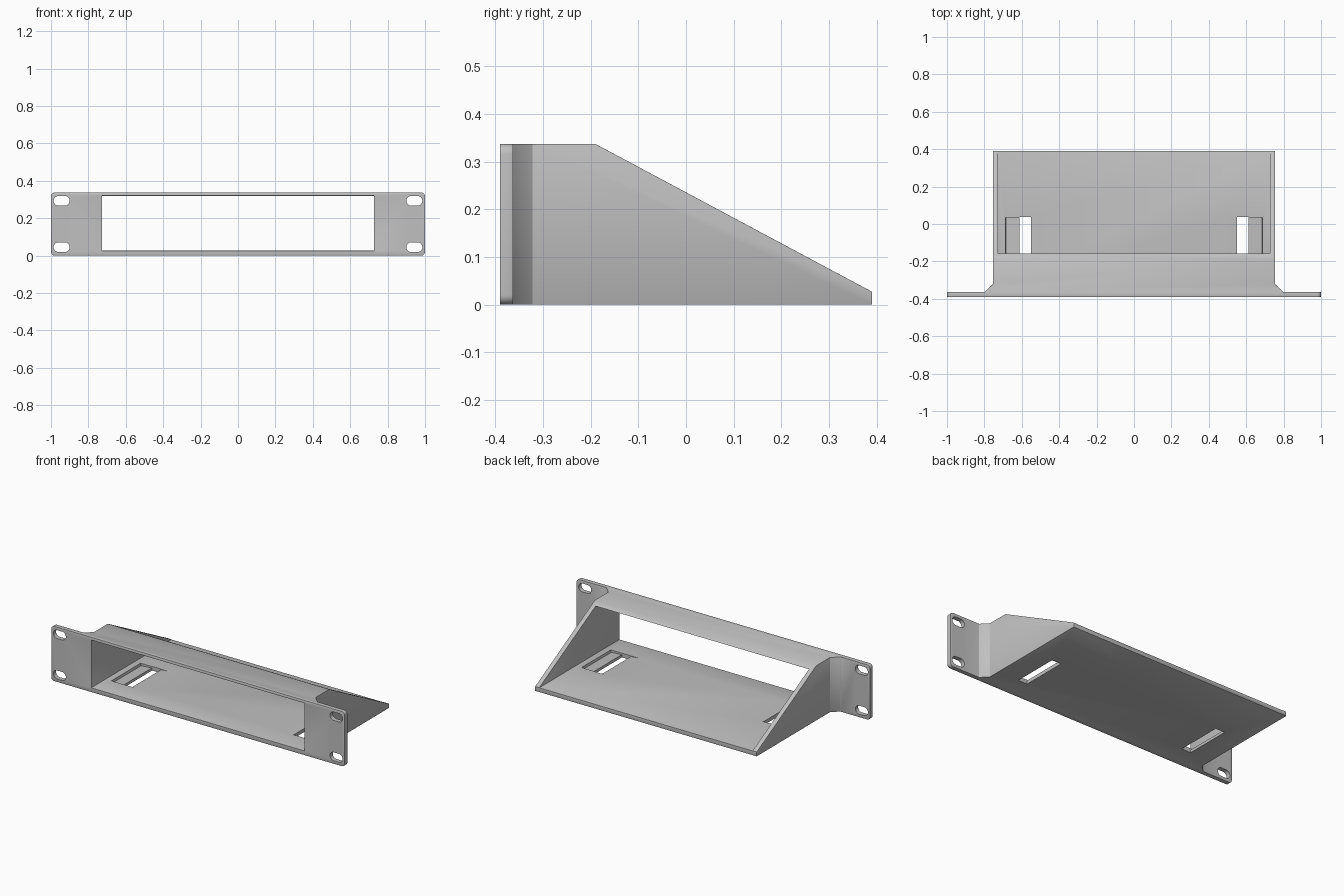
import bpy, bmesh, math
from mathutils import Matrix, Vector

if "Cube" in bpy.data.objects:
    bpy.data.objects.remove(bpy.data.objects["Cube"], do_unlink=True)

# One grey plastic
GREY = (0.53, 0.53, 0.53, 1)
grey = bpy.data.materials.new("grey plastic")
grey.use_nodes = True
grey.diffuse_color = GREY
grey.node_tree.nodes["Principled BSDF"].inputs["Base Color"].default_value = GREY

HEIGHT, DEPTH, FLOOR = 0.337, 0.39, 0.026
INNER, OUTER = 0.727, 0.755


def prism(name, outline, axis, start, end):
    """Extrude a 2D outline along one axis; the outline uses the other two in order."""
    bm = bmesh.new()
    points = []
    for a, b in outline:
        p = [a, b]
        p.insert(axis, start)
        points.append(bm.verts.new(p))
    face = bm.faces.new(points)
    grown = bmesh.ops.extrude_face_region(bm, geom=[face])["geom"]
    shift = Vector((0, 0, 0))
    shift[axis] = end - start
    bmesh.ops.translate(bm, vec=shift, verts=[g for g in grown if isinstance(g, bmesh.types.BMVert)])
    bmesh.ops.recalc_face_normals(bm, faces=bm.faces)
    mesh = bpy.data.meshes.new(name)
    bm.to_mesh(mesh)
    bm.free()
    mesh.materials.append(grey)
    obj = bpy.data.objects.new(name, mesh)
    bpy.context.collection.objects.link(obj)
    return obj


def rect(a0, a1, b0, b1):
    return [(a0, b0), (a1, b0), (a1, b1), (a0, b1)]


def apply_all(obj):
    bpy.context.view_layer.objects.active = obj
    for mod in list(obj.modifiers):
        bpy.ops.object.modifier_apply(modifier=mod.name)


def cut(obj, cutter):
    mod = obj.modifiers.new("cut", 'BOOLEAN')
    mod.operation, mod.solver, mod.object = 'DIFFERENCE', 'EXACT', cutter
    apply_all(obj)
    bpy.data.objects.remove(cutter, do_unlink=True)


# Plan outline: ears, angled gussets and tray in one solid
half = [(1, -DEPTH), (1, -0.363), (0.797, -0.363), (OUTER, -0.322), (OUTER, DEPTH)]
plan = half + [(-x, y) for x, y in reversed(half)]
shelf = prism("rack_shelf", plan, 2, 0, HEIGHT)

# Rounded corners of the ears
bm = bmesh.new()
bm.from_mesh(shelf.data)
corners = [e for e in bm.edges
           if all(abs(v.co.x) > 0.99 for v in e.verts)
           and abs(e.verts[0].co.y - e.verts[1].co.y) > 0.01]
bmesh.ops.bevel(bm, geom=corners, offset=0.02, segments=5, profile=0.5, affect='EDGES')
bm.to_mesh(shelf.data)
bm.free()

# Sloped sides, then the opening through the whole depth
cut(shelf, prism("slope_cutter", [(-0.19, HEIGHT), (-0.19, 0.6), (0.6, 0.6),
                                  (0.6, -0.085), (DEPTH, 0.027)], 0, -1.2, 1.2))
cut(shelf, prism("opening_cutter", rect(-INNER, INNER, FLOOR, 0.32), 1, -0.6, 0.6))

# Softened edges
bevel = shelf.modifiers.new("soft_edges", 'BEVEL')
bevel.width, bevel.segments = 0.003, 2
bevel.limit_method, bevel.angle_limit = 'ANGLE', math.radians(40)
apply_all(shelf)

for side in (-1, 1):
    # Rounded mounting slots in the ears
    for z in (0.045, 0.293):
        ring = []
        for i in range(24):
            t = 2 * math.pi * (i + 0.5) / 24
            end = 0.017 if math.cos(t) > 0 else -0.017
            ring.append((side * 0.943 + end + 0.026 * math.cos(t), z + 0.026 * math.sin(t)))
        cut(shelf, prism("mount_slot_cutter", ring, 1, -0.5, -0.3))
    # Sloping recess in the floor, deepest at its outer wall
    wedge = [(side * x, z) for x, z in
             ((0.5, FLOOR), (0.685, FLOOR - 0.015), (0.692, FLOOR + 0.02), (0.5, FLOOR + 0.02))]
    cut(shelf, prism("recess_cutter", wedge, 1, -0.25, 0.035))
    # Slot through the floor
    x0, x1 = sorted((side * 0.55, side * 0.612))
    cut(shelf, prism("floor_slot_cutter", rect(x0, x1, -0.25, 0.037), 2, -0.1, 0.1))

# Smooth rounds, sharp creases
bpy.ops.object.select_all(action='DESELECT')
shelf.select_set(True)
bpy.context.view_layer.objects.active = shelf
bpy.ops.object.shade_smooth_by_angle(angle=math.radians(30))
